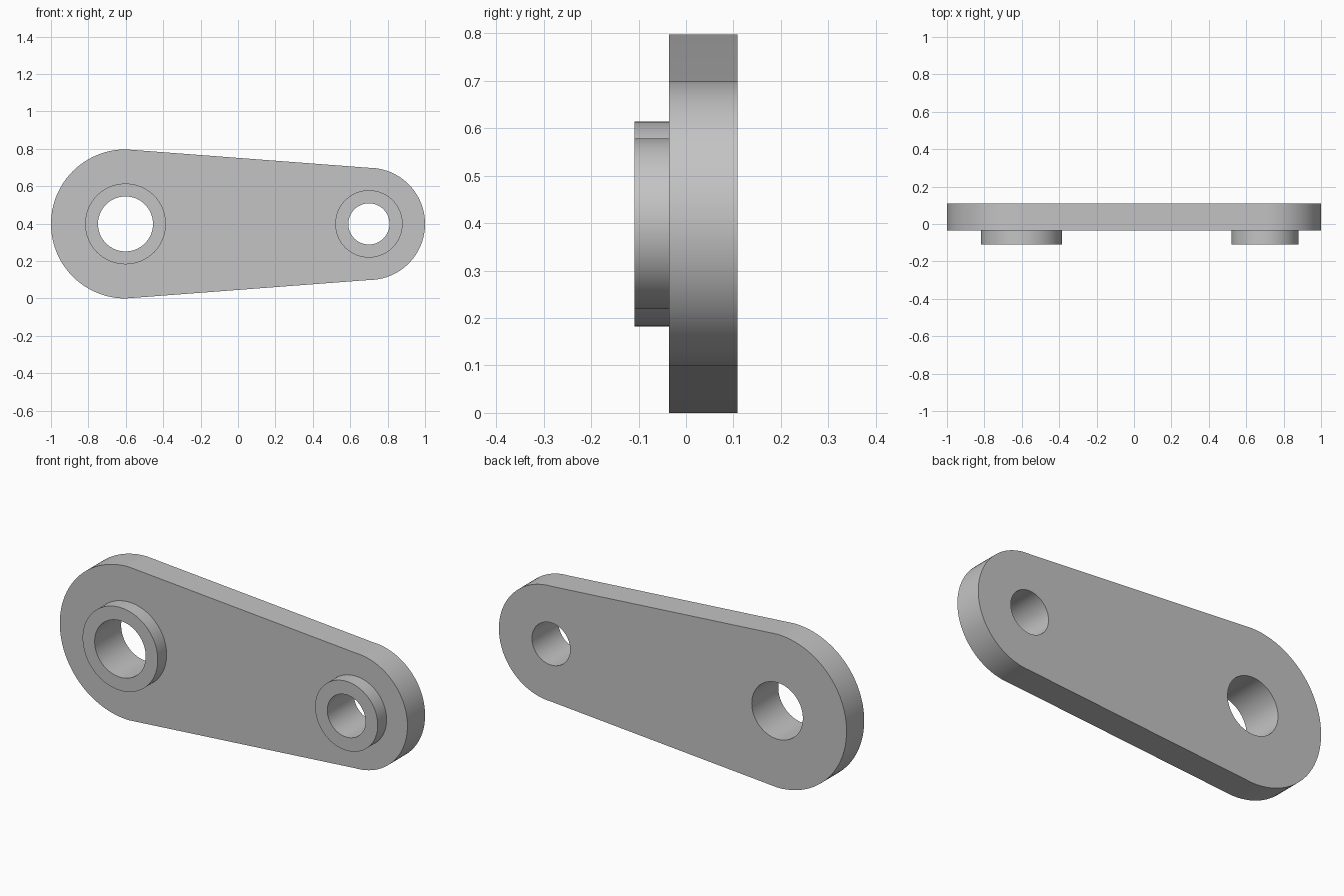
import bpy, bmesh, math

if "Cube" in bpy.data.objects:
    bpy.data.objects.remove(bpy.data.objects["Cube"], do_unlink=True)

# Plain grey metal
grey = bpy.data.materials.new("grey_metal")
grey.use_nodes = True
color = (0.55, 0.55, 0.55, 1)
grey.diffuse_color = color
grey.node_tree.nodes["Principled BSDF"].inputs["Base Color"].default_value = color

# Depth levels and the two ends: centre x, outer, boss and hole radius
MID_Z = 0.3985
BACK, FACE, BOSS = 0.109, -0.036, -0.109
BIG = dict(x=-0.6015, outer=0.3985, boss=0.216, hole=0.147)
SMALL = dict(x=0.7, outer=0.3, boss=0.18, hole=0.11)
SEGMENTS = 96


def arc(x, radius, start=0, end=2 * math.pi, closed=True):
    steps = SEGMENTS if closed else SEGMENTS // 2
    count = steps if closed else steps + 1
    angles = [start + (end - start) * i / steps for i in range(count)]
    return [(x + radius * math.cos(a), radius * math.sin(a)) for a in angles]


def extrude_profile(name, loops, y_front, y_back):
    """Fill nested outlines, give them depth and stand them upright."""
    curve = bpy.data.curves.new(name, 'CURVE')
    curve.dimensions = '2D'
    curve.fill_mode = 'BOTH'
    curve.extrude = (y_back - y_front) / 2
    for loop in loops:
        spline = curve.splines.new('POLY')
        spline.points.add(len(loop) - 1)
        for point, (x, z) in zip(spline.points, loop):
            point.co = (x, z, 0, 1)
        spline.use_cyclic_u = True
    obj = bpy.data.objects.new(name, curve)
    bpy.context.collection.objects.link(obj)
    obj.rotation_euler.x = math.pi / 2
    obj.location = (0, (y_front + y_back) / 2, MID_Z)

    bpy.ops.object.select_all(action='DESELECT')
    obj.select_set(True)
    bpy.context.view_layer.objects.active = obj
    bpy.ops.object.convert(target='MESH')
    obj = bpy.context.object
    bm = bmesh.new()
    bm.from_mesh(obj.data)
    bmesh.ops.remove_doubles(bm, verts=bm.verts, dist=0.0001)
    bmesh.ops.recalc_face_normals(bm, faces=bm.faces)
    bm.to_mesh(obj.data)
    bm.free()
    obj.data.materials.clear()
    obj.data.materials.append(grey)
    bpy.ops.object.transform_apply(location=True, rotation=True, scale=True)
    bpy.ops.object.shade_smooth_by_angle(angle=math.radians(30))
    return obj


# Tapered plate with a through hole at each end
quarter = math.pi / 2
outline = (arc(BIG["x"], BIG["outer"], quarter, 3 * quarter, False)
           + arc(SMALL["x"], SMALL["outer"], -quarter, quarter, False))
holes = [arc(end["x"], end["hole"]) for end in (BIG, SMALL)]
extrude_profile("link_plate", [outline] + holes, FACE, BACK)

# Raised ring around each hole on the front
for name, end in (("large_boss_ring", BIG), ("small_boss_ring", SMALL)):
    rings = [arc(end["x"], end[key]) for key in ("boss", "hole")]
    extrude_profile(name, rings, BOSS, FACE)
